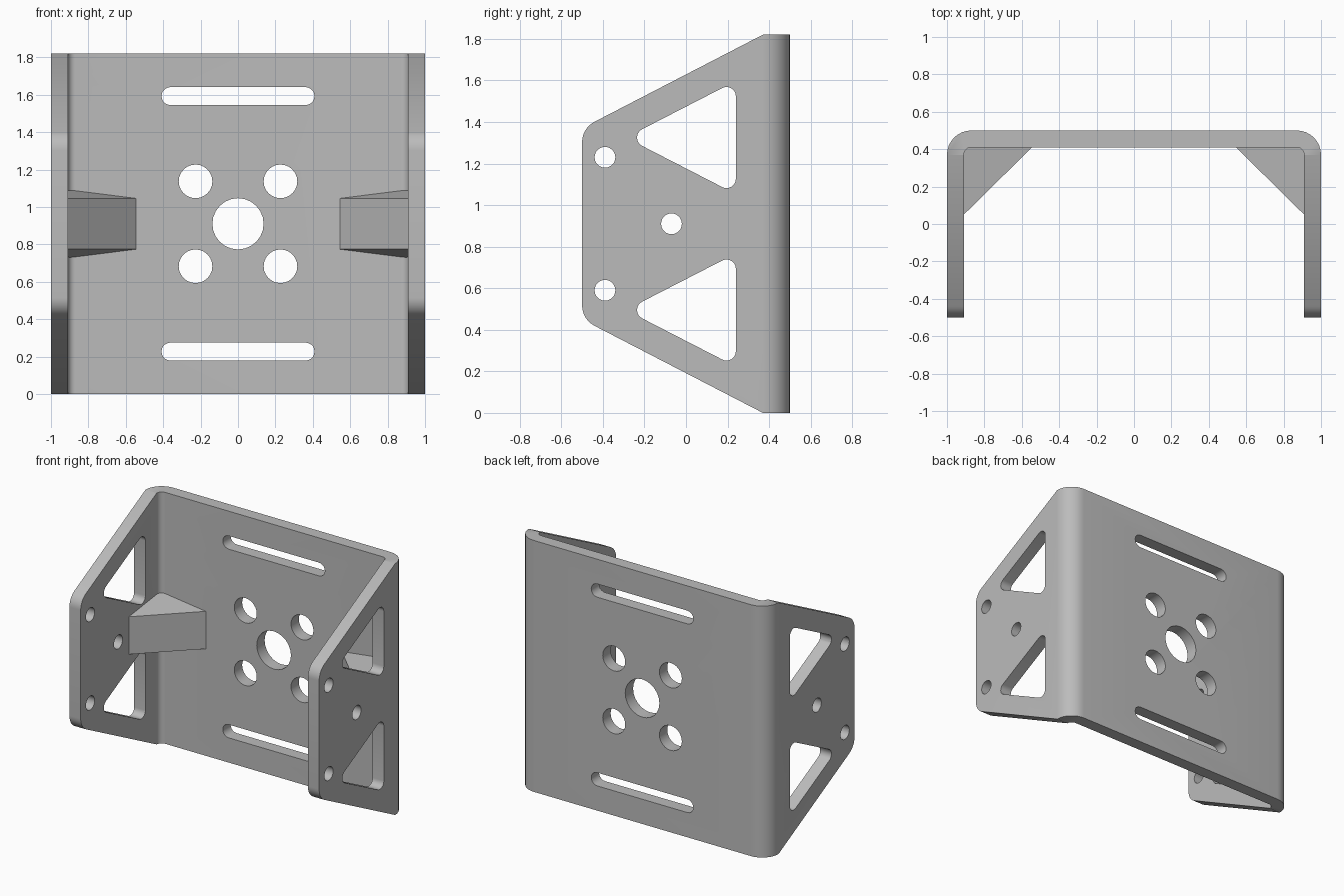
import bpy, bmesh, math
from mathutils import Vector

if "Cube" in bpy.data.objects:
    bpy.data.objects.remove(bpy.data.objects["Cube"], do_unlink=True)

HEIGHT, MID = 1.82, 0.91
INNER = 0.91      # inner face of the side walls
BACK = 0.41       # inner face of the back plate

grey = bpy.data.materials.new("plain_grey")
grey.use_nodes = True
COLOUR = (0.5, 0.5, 0.5, 1)
grey.diffuse_color = COLOUR
grey.node_tree.nodes["Principled BSDF"].inputs["Base Color"].default_value = COLOUR


def rounded(corners, steps=8):
    """Outline from (u, v, radius) corners, each rounded with an arc."""
    out = []
    for i, (u, v, r) in enumerate(corners):
        p = Vector((u, v))
        a = (Vector(corners[i - 1][:2]) - p).normalized()
        b = (Vector(corners[(i + 1) % len(corners)][:2]) - p).normalized()
        if r == 0:
            out.append(p)
            continue
        half = a.angle(b) / 2
        centre = p + (a + b).normalized() * r / math.sin(half)
        start = p + a * r / math.tan(half) - centre
        end = p + b * r / math.tan(half) - centre
        turn = math.pi - 2 * half
        for s in range(steps + 1):
            t = s / steps
            out.append(centre + (start * math.sin((1 - t) * turn)
                                 + end * math.sin(t * turn)) / math.sin(turn))
    return out


def circle(u, v, r, sides=24):
    return [Vector((u + r * math.cos(math.tau * i / sides),
                    v + r * math.sin(math.tau * i / sides))) for i in range(sides)]


PLACE = {"x": lambda u, v, d: (d, u, v),
         "y": lambda u, v, d: (u, d, v),
         "z": lambda u, v, d: (u, v, d)}


def prism(name, outlines, axis, low, high):
    """Extrude one or more outlines along an axis into a single object."""
    bm = bmesh.new()
    for outline in outlines:
        ends = [[bm.verts.new(PLACE[axis](u, v, d)) for u, v in outline] for d in (low, high)]
        bm.faces.new(ends[0])
        bm.faces.new(ends[1])
        n = len(outline)
        for i in range(n):
            j = (i + 1) % n
            bm.faces.new((ends[0][i], ends[0][j], ends[1][j], ends[1][i]))
    return finish(name, bm)


def finish(name, bm):
    bmesh.ops.recalc_face_normals(bm, faces=bm.faces)
    mesh = bpy.data.meshes.new(name)
    bm.to_mesh(mesh)
    bm.free()
    mesh.materials.append(grey)
    obj = bpy.data.objects.new(name, mesh)
    bpy.context.collection.objects.link(obj)
    return obj


def activate(obj):
    bpy.ops.object.select_all(action="DESELECT")
    obj.select_set(True)
    bpy.context.view_layer.objects.active = obj


def cut(obj, cutter, operation="DIFFERENCE"):
    cutter.hide_render = True
    mod = obj.modifiers.new("cut", "BOOLEAN")
    mod.operation, mod.solver, mod.object = operation, "EXACT", cutter
    activate(obj)
    bpy.ops.object.modifier_apply(modifier=mod.name)
    bpy.data.objects.remove(cutter, do_unlink=True)


# Bent sheet: a channel with rounded bends
channel = rounded([(-1, -0.6, 0), (-1, 0.5, 0.13), (1, 0.5, 0.13), (1, -0.6, 0),
                   (INNER, -0.6, 0), (INNER, BACK, 0.04), (-INNER, BACK, 0.04), (-INNER, -0.6, 0)])
bracket = prism("bracket", [channel], "z", 0, HEIGHT)

# Tapered side walls
taper = rounded([(-0.5, 0.45, 0.11), (0.6, -0.119, 0), (0.6, HEIGHT + 0.119, 0), (-0.5, 1.37, 0.11)])
cut(bracket, prism("taper_cutter", [taper], "x", -1.2, 1.2), "INTERSECT")

# Bolt holes and triangular windows through both side walls
side = [circle(-0.39, MID + s * 0.32, 0.05) for s in (-1, 1)] + [circle(-0.07, MID, 0.05)]
for s in (-1, 1):
    side.append(rounded([(-0.289, MID + s * 0.415, 0.045),
                         (0.24, MID + s * 0.687, 0.045),
                         (0.24, MID + s * 0.143, 0.045)]))
cut(bracket, prism("side_cutter", side, "x", -1.2, 1.2))

# Centre bore, four bolt holes and two slots through the back plate
back = [circle(0, MID, 0.137)]
for s in (-1, 1):
    back += [circle(x, MID + s * 0.227, 0.09) for x in (-0.227, 0.227)]
    z = MID + s * 0.683
    back.append([Vector((side_x * 0.361 + 0.048 * math.cos(a), z + 0.048 * math.sin(a)))
                 for side_x, turn in ((1, -0.5), (-1, 0.5))
                 for a in [math.pi * (turn + i / 10) for i in range(11)]])
cut(bracket, prism("back_cutter", back, "y", 0.2, 0.7))

activate(bracket)
bpy.ops.object.shade_smooth_by_angle(angle=math.radians(30))

# Corner gussets, thicker towards the bend
for name, s in (("left_gusset", 1), ("right_gusset", -1)):
    bm = bmesh.new()
    rings = []
    for up in (-1, 1):
        rings.append([bm.verts.new((s * x, y, MID + up * h)) for x, y, h in
                      ((0.545, BACK, 0.136), (INNER, 0.05, 0.136), (INNER, BACK, 0.182))])
        bm.faces.new(rings[-1])
    for i in range(3):
        j = (i + 1) % 3
        bm.faces.new((rings[0][i], rings[0][j], rings[1][j], rings[1][i]))
    finish(name, bm)
